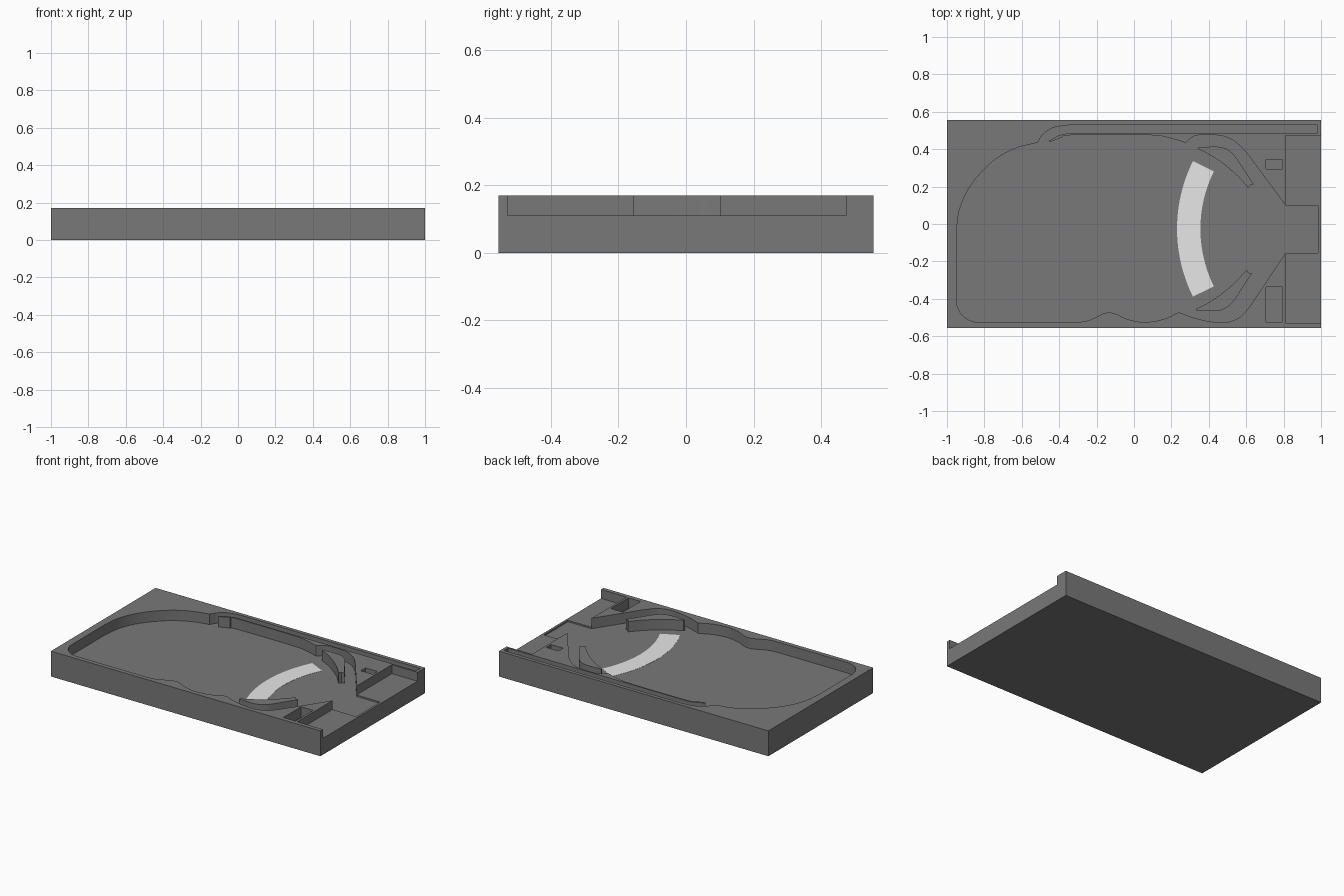
import bpy, bmesh, math
from mathutils import Vector

if "Cube" in bpy.data.objects:
    bpy.data.objects.remove(bpy.data.objects["Cube"])

TOP, FLOOR, LEDGE = 0.17, 0.10, 0.11
MID_Y = -0.026


def material(name, v):
    m = bpy.data.materials.new(name)
    m.diffuse_color = (v, v, v, 1)
    m.use_nodes = True
    m.node_tree.nodes["Principled BSDF"].inputs["Base Color"].default_value = m.diffuse_color
    return m


DARK = material("dark grey", 0.19)
LIGHT = material("light grey", 0.8)


def smooth(points, n=6):
    """Catmull-Rom curve through the points."""
    p = [Vector(q) for q in points]
    p = [2 * p[0] - p[1]] + p + [2 * p[-1] - p[-2]]
    out = []
    for i in range(1, len(p) - 2):
        a, b, c, d = p[i - 1:i + 3]
        for k in range(n):
            t = k / n
            q = 0.5 * (2 * b + (c - a) * t + (2 * a - 5 * b + 4 * c - d) * t * t
                       + (3 * b - a - 3 * c + d) * t ** 3)
            out.append((q.x, q.y))
    return out + [tuple(points[-1])]


def arc(cx, cy, r, a0, a1, n=10):
    return [(cx + r * math.cos(math.radians(a0 + (a1 - a0) * i / n)),
             cy + r * math.sin(math.radians(a0 + (a1 - a0) * i / n)))
            for i in range(n + 1)]


def rect(x0, x1, y0, y1):
    return [(x0, y0), (x1, y0), (x1, y1), (x0, y1)]


def prism(name, outline, z0, z1, mat=DARK):
    """Closed solid: a flat outline raised between two heights."""
    bm = bmesh.new()
    low = [bm.verts.new((x, y, z0)) for x, y in outline]
    high = [bm.verts.new((x, y, z1)) for x, y in outline]
    bm.faces.new(low[::-1])
    bm.faces.new(high)
    n = len(low)
    for i in range(n):
        j = (i + 1) % n
        bm.faces.new((low[i], low[j], high[j], high[i]))
    bmesh.ops.recalc_face_normals(bm, faces=bm.faces)
    me = bpy.data.meshes.new(name)
    bm.to_mesh(me)
    bm.free()
    me.materials.append(mat)
    ob = bpy.data.objects.new(name, me)
    bpy.context.collection.objects.link(ob)
    return ob


def shade(ob):
    bpy.ops.object.select_all(action='DESELECT')
    ob.select_set(True)
    bpy.context.view_layer.objects.active = ob
    bpy.ops.object.shade_smooth_by_angle(angle=math.radians(30))


# Playfield contour: left wall, launch lane, right side, drain, front wall
field = (smooth([(-0.95, -0.05), (-0.932, 0.08), (-0.87, 0.21), (-0.76, 0.33),
                 (-0.64, 0.402), (-0.515, 0.435)])
         + smooth([(-0.51, 0.445), (-0.485, 0.48), (-0.43, 0.515), (-0.34, 0.53)])
         + [(0.98, 0.53), (0.98, 0.486)]
         + smooth([(-0.35, 0.486), (-0.40, 0.474), (-0.455, 0.445)])
         + smooth([(-0.45, 0.438), (-0.39, 0.461), (-0.33, 0.475), (0.08, 0.475),
                   (0.18, 0.462), (0.275, 0.435)])
         + smooth([(0.28, 0.437), (0.31, 0.462), (0.345, 0.475), (0.44, 0.475),
                   (0.51, 0.458), (0.57, 0.415), (0.61, 0.37)])
         + [(0.81, 0.10), (0.985, 0.10), (0.985, -0.155), (0.81, -0.155)]
         + smooth([(0.62, -0.44), (0.57, -0.495), (0.51, -0.522), (0.44, -0.525),
                   (0.34, -0.507), (0.24, -0.472)])
         + smooth([(0.235, -0.474), (0.16, -0.508), (0.06, -0.525), (-0.03, -0.51),
                   (-0.10, -0.479), (-0.15, -0.475), (-0.20, -0.497),
                   (-0.255, -0.519), (-0.32, -0.525)])
         + arc(-0.83, -0.405, 0.12, 270, 180))

# Table body with carved recesses
body = prism("table_body", rect(-1, 1, -0.555, 0.555), 0, TOP)
end = [(0.81, -0.528), (1.1, -0.528), (1.1, 0.474), (0.81, 0.474)]
cuts = [("end_cut", end, LEDGE, 0.3),
        ("playfield_cut", field, FLOOR, 0.32),
        ("pocket_cut_back", rect(0.705, 0.795, 0.295, 0.345), FLOOR, 0.34),
        ("pocket_cut_front", rect(0.705, 0.795, -0.525, -0.338), FLOOR, 0.34)]
cutters = []
for name, outline, z0, z1 in cuts:
    c = prism(name, outline, z0, z1)
    c.hide_render = True
    cutters.append(c)
    m = body.modifiers.new(name, 'BOOLEAN')
    m.operation, m.solver, m.object = 'DIFFERENCE', 'EXACT', c
bpy.context.view_layer.update()
carved = bpy.data.meshes.new_from_object(
    body.evaluated_get(bpy.context.evaluated_depsgraph_get()))
body.modifiers.clear()
body.data = carved
for c in cutters:
    bpy.data.objects.remove(c)
shade(body)

# Curved flipper guides, mirrored about the field's centre line
guide = (smooth([(0.34, 0.41), (0.45, 0.413), (0.505, 0.395), (0.55, 0.35),
                 (0.595, 0.28), (0.64, 0.212)])
         + [(0.622, 0.208), (0.612, 0.192)]
         + smooth([(0.605, 0.20), (0.55, 0.26), (0.48, 0.32), (0.41, 0.367),
                   (0.345, 0.40)]))
shade(prism("guide_back", guide, FLOOR - 0.005, TOP))
shade(prism("guide_front", [(x - 0.01, 2 * MID_Y - y) for x, y in guide],
            FLOOR - 0.005, TOP))

# Pale curved band inlaid in the floor
band = arc(1.045, MID_Y, 0.815, 153.6, 206.4, 24) + arc(1.045, MID_Y, 0.69, 206.4, 153.6, 24)
prism("floor_band", band, FLOOR - 0.002, FLOOR + 0.001, LIGHT)
